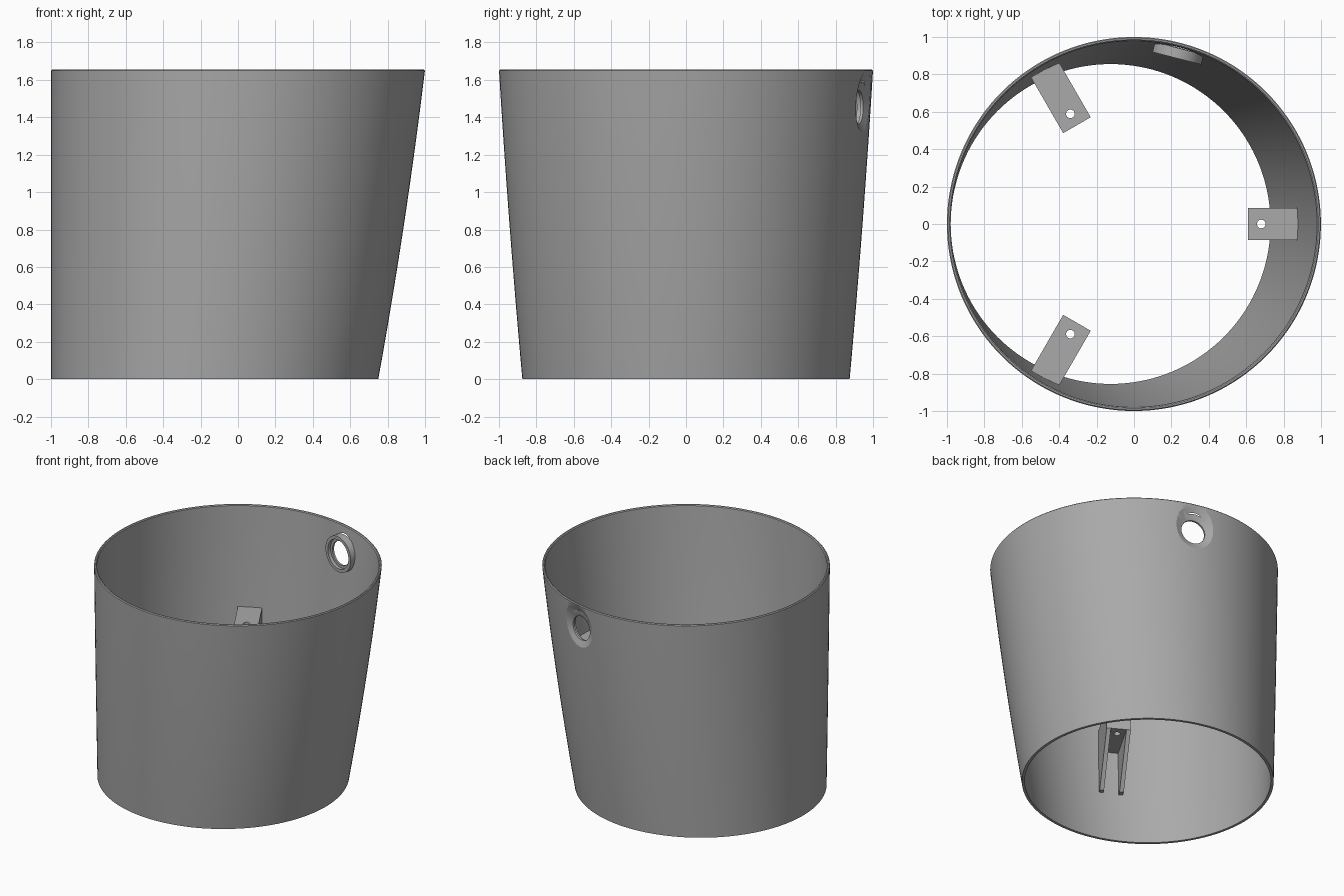
import bpy, bmesh, math
from mathutils import Matrix, Vector

if "Cube" in bpy.data.objects:
    bpy.data.objects.remove(bpy.data.objects["Cube"], do_unlink=True)

HEIGHT, WALL, SIDES, RINGS = 1.655, 0.02, 144, 24

grey = bpy.data.materials.new("plain_grey")
grey.use_nodes = True
grey.diffuse_color = (0.4, 0.4, 0.4, 1)
grey.node_tree.nodes["Principled BSDF"].inputs["Base Color"].default_value = (0.4, 0.4, 0.4, 1)


def finish(name, bm):
    bmesh.ops.recalc_face_normals(bm, faces=bm.faces)
    mesh = bpy.data.meshes.new(name)
    bm.to_mesh(mesh)
    bm.free()
    mesh.materials.append(grey)
    obj = bpy.data.objects.new(name, mesh)
    bpy.context.collection.objects.link(obj)
    return obj


def radius(z):
    t = z / HEIGHT
    return 0.875 + 0.125 * (1.2 * t - 0.2 * t * t)


def loft(name, rings, closed=False, sides=SIDES):
    """Skin circles given as (centre x, z, radius); close into a tube or cap the ends."""
    bm = bmesh.new()
    loops = []
    for cx, z, r in rings:
        angles = [2 * math.pi * i / sides for i in range(sides)]
        loops.append([bm.verts.new((cx + r * math.cos(a), r * math.sin(a), z)) for a in angles])
    pairs = list(zip(loops, loops[1:]))
    if closed:
        pairs.append((loops[-1], loops[0]))
    else:
        bm.faces.new(loops[0])
        bm.faces.new(loops[-1])
    for a, b in pairs:
        for i in range(sides):
            j = (i + 1) % sides
            bm.faces.new((a[i], a[j], b[j], b[i]))
    return finish(name, bm)


def box(name, low, high):
    bm = bmesh.new()
    bmesh.ops.create_cube(bm, size=1)
    low, high = Vector(low), Vector(high)
    for v in bm.verts:
        v.co = Vector(l + (h - l) * (c + 0.5) for l, h, c in zip(low, high, v.co))
    return finish(name, bm)


def combine(obj, other, operation, keep=False):
    mod = obj.modifiers.new(operation, "BOOLEAN")
    mod.operation, mod.solver, mod.object = operation, "EXACT", other
    bpy.context.view_layer.objects.active = obj
    bpy.ops.object.modifier_apply(modifier=mod.name)
    if not keep:
        bpy.data.objects.remove(other, do_unlink=True)


def smooth(obj):
    bpy.ops.object.select_all(action="DESELECT")
    obj.select_set(True)
    bpy.context.view_layer.objects.active = obj
    bpy.ops.object.shade_smooth_by_angle(angle=math.radians(25))


def wall_rings(inset, low=0, high=HEIGHT):
    heights = [low + (high - low) * i / RINGS for i in range(RINGS + 1)]
    return [(radius(z) - 1, z, radius(z) - inset) for z in heights]


# Leaning open shell with a chamfered top rim
rim = 0.006
shell = loft("shell", wall_rings(0, 0, HEIGHT - rim)
             + [(0, HEIGHT, 1 - rim), (0, HEIGHT, 1 - WALL + rim)]
             + wall_rings(WALL, 0, HEIGHT - rim)[::-1], closed=True)

# Outlet near the top of the back: boss inside, dished recess outside, stepped bore
angle = math.radians(75.5)
outlet = (Matrix.Translation((0, 0, 1.455)) @ Matrix.Rotation(angle, 4, "Z")
          @ Matrix.Rotation(math.pi / 2, 4, "Y"))


def outlet_part(name, rings):
    obj = loft(name, [(0, d, r) for d, r in rings], sides=64)
    obj.data.transform(outlet)
    return obj


boss = outlet_part("boss", [(0.915, 0.135), (0.97, 0.135)])
bore = outlet_part("bore", [(0.85, 0.11), (0.94, 0.11), (0.94, 0.09),
                            (0.955, 0.09), (0.985, 0.165), (1.05, 0.3)])
combine(shell, boss, "UNION")
combine(shell, bore, "DIFFERENCE")
smooth(shell)

# Three mounting brackets: drilled block on two tapering ribs, trimmed to the wall
core = loft("core", wall_rings(WALL / 2))
side_profile = [(0.61, 0.885), (0.61, 0.72), (0.89, 0.38), (1.1, 0.38), (1.1, 0.885)]
for name, turn in (("left", 0), ("back_right", 120), ("front_right", 240)):
    bm = bmesh.new()
    face = bm.faces.new([bm.verts.new((x, -0.085, z)) for x, z in side_profile])
    grown = bmesh.ops.extrude_face_region(bm, geom=[face])["geom"]
    bmesh.ops.translate(bm, vec=(0, 0.17, 0),
                        verts=[v for v in grown if isinstance(v, bmesh.types.BMVert)])
    bracket = finish(name + "_bracket", bm)
    combine(bracket, box("channel", (0.5, -0.055, 0.2), (1.2, 0.055, 0.72)), "DIFFERENCE")
    combine(bracket, loft("drill", [(0.68, 0.6, 0.023), (0.68, 1, 0.023)], sides=32), "DIFFERENCE")
    bracket.data.transform(Matrix.Rotation(math.radians(turn), 4, "Z"))
    combine(bracket, core, "INTERSECT", keep=True)
    smooth(bracket)
bpy.data.objects.remove(core, do_unlink=True)
